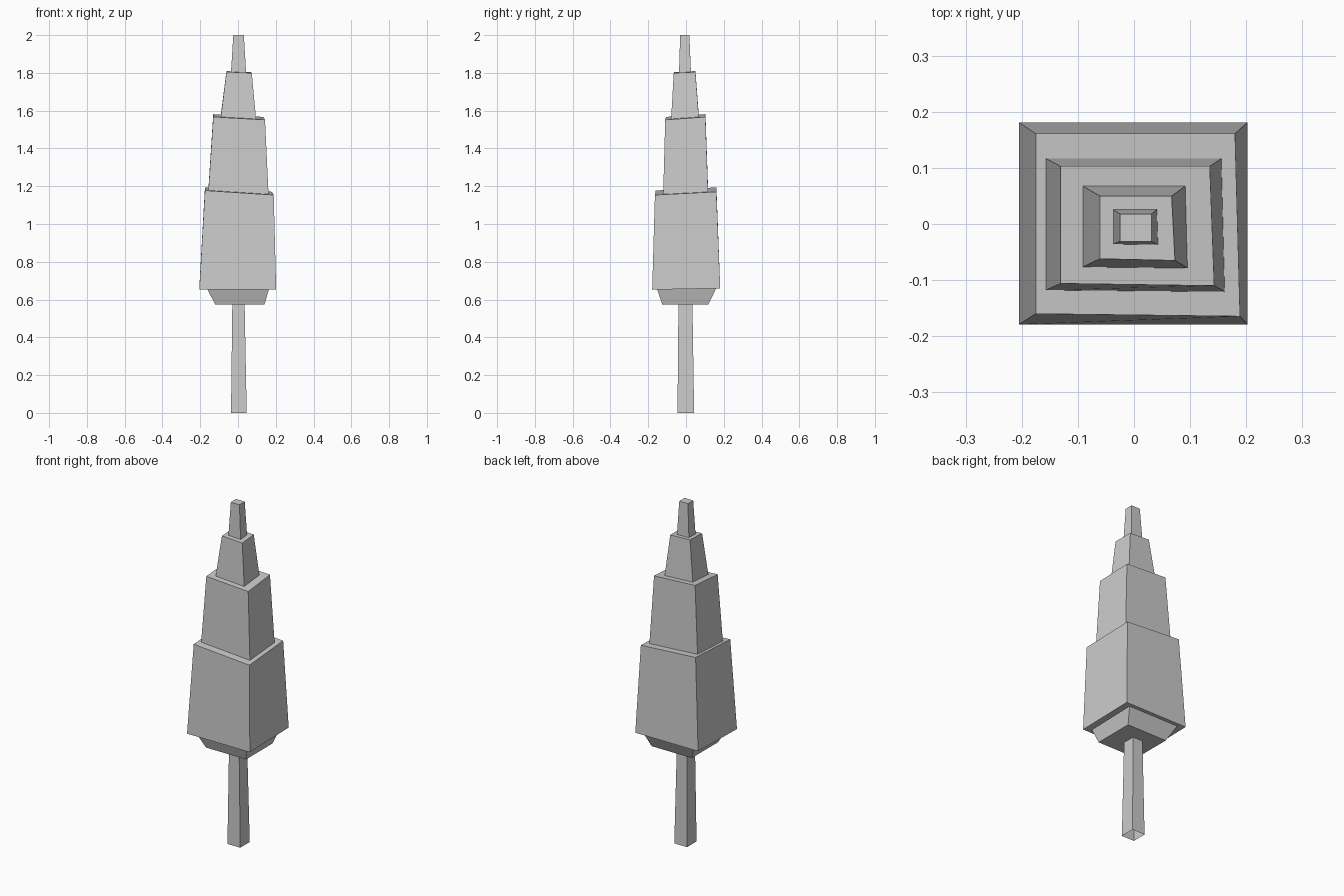
import bpy

cube = bpy.data.objects.get("Cube")
if cube:
    bpy.data.objects.remove(cube, do_unlink=True)

grey = bpy.data.materials.new("plain_grey")
grey.use_nodes = True
colour = (0.6, 0.6, 0.6, 1)
grey.diffuse_color = colour
grey.node_tree.nodes["Principled BSDF"].inputs["Base Color"].default_value = colour


def ring(x0, x1, y0, y1, z, slope_x=0.0, slope_y=0.0, flare=0.0):
    """Four corners, wider to the front right by flare and tilted by the slopes."""
    corners = [(x0, y0), (x1 + flare, y0 - flare / 2), (x1, y1), (x0, y1)]
    return [(x, y, z + slope_x * x + slope_y * y) for x, y in corners]


def block(name, bottom, top, open_base=False):
    """Tapered four-sided block between two rings."""
    faces = [(i, (i + 1) % 4, (i + 1) % 4 + 4, i + 4) for i in range(4)]
    faces.append((4, 5, 6, 7))
    if not open_base:
        faces.append((3, 2, 1, 0))
    mesh = bpy.data.meshes.new(name)
    mesh.from_pydata(bottom + top, [], faces)
    mesh.materials.append(grey)
    obj = bpy.data.objects.new(name, mesh)
    bpy.context.collection.objects.link(obj)


# Trunk, hollow at the foot
block("trunk",
      ring(-0.037, 0.046, -0.045, 0.043, 0),
      ring(-0.03, 0.035, -0.04, 0.034, 0.58), open_base=True)

# Bevelled skirt under the lowest tier
block("crown_underside",
      ring(-0.12, 0.14, -0.125, 0.118, 0.573),
      ring(-0.165, 0.165, -0.155, 0.16, 0.66))

# Stacked crown tiers, each with a slightly tilted top
block("lowest_tier",
      ring(-0.205, 0.202, -0.179, 0.181, 0.656, 0, 0.02),
      ring(-0.175, 0.18, -0.16, 0.161, 1.174, -0.065, 0.05, 0.009))
block("middle_tier",
      ring(-0.157, 0.156, -0.118, 0.117, 1.165, -0.065, 0.05, 0.006),
      ring(-0.131, 0.135, -0.106, 0.103, 1.567, -0.055, 0.07, 0.008))
block("upper_tier",
      ring(-0.092, 0.092, -0.077, 0.068, 1.56, -0.055, 0.07, 0.004),
      ring(-0.061, 0.067, -0.062, 0.05, 1.805, -0.04, 0.04, 0.006))
block("top_tier",
      ring(-0.037, 0.041, -0.036, 0.026, 1.8, -0.04, 0.04, 0.002),
      ring(-0.025, 0.031, -0.031, 0.018, 2.0))
